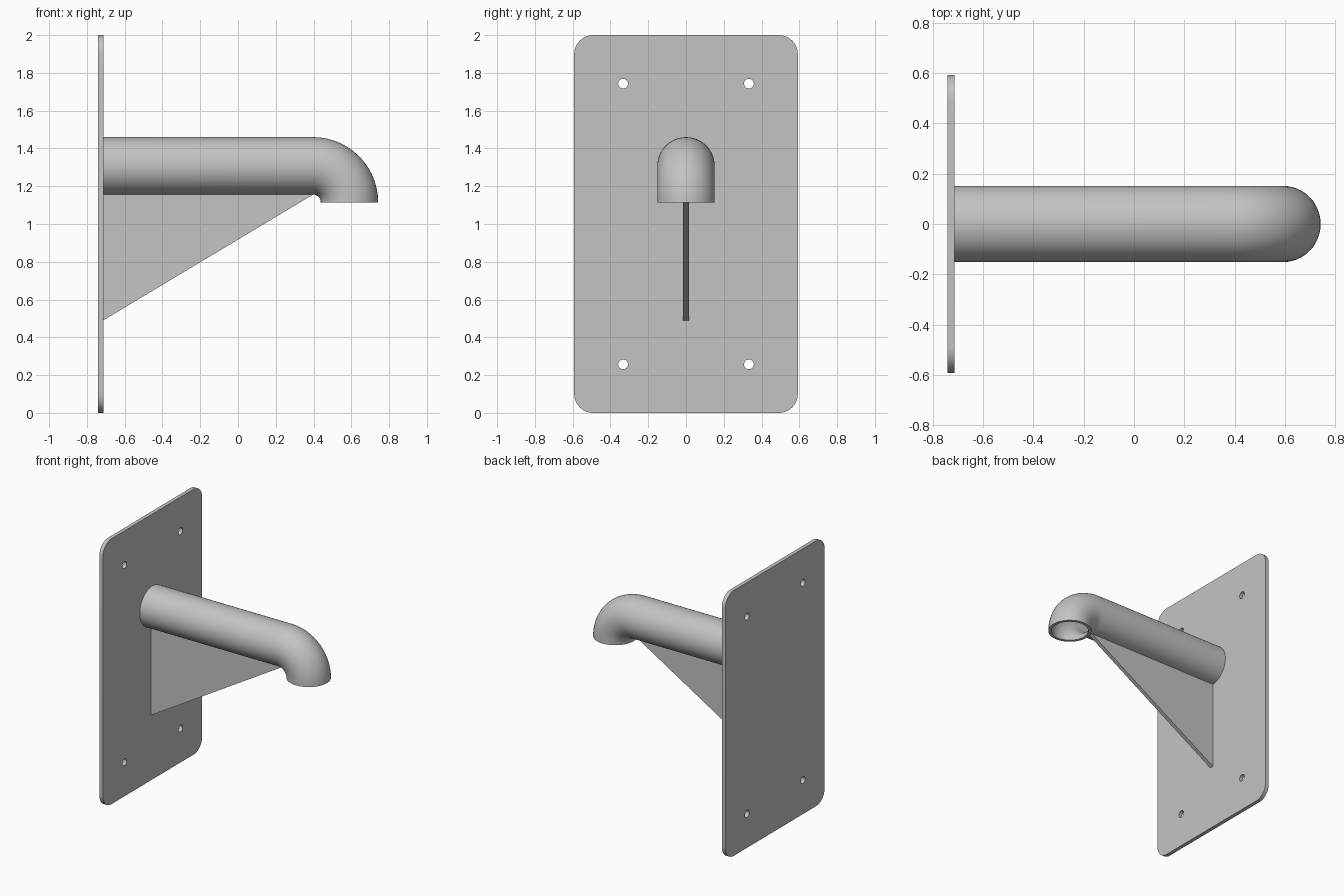
import bpy
import bmesh
from math import sin, cos, pi, radians
from mathutils import Matrix, Vector

cube = bpy.data.objects.get("Cube")
if cube:
    bpy.data.objects.remove(cube, do_unlink=True)

steel = bpy.data.materials.new("grey_steel")
steel.use_nodes = True
GREY = (0.55, 0.55, 0.55, 1)
steel.diffuse_color = GREY
steel.node_tree.nodes["Principled BSDF"].inputs["Base Color"].default_value = GREY

PLATE_BACK, PLATE_FRONT = -0.742, -0.713
HALF_WIDTH, HEIGHT = 0.592, 2.0
PIPE_Z, PIPE_R, BORE_R = 1.308, 0.152, 0.13
BEND_X, BEND_R = 0.397, 0.193


def add_object(name, bm, smooth=True):
    bmesh.ops.remove_doubles(bm, verts=bm.verts, dist=0.0001)
    bmesh.ops.recalc_face_normals(bm, faces=bm.faces)
    mesh = bpy.data.meshes.new(name)
    bm.to_mesh(mesh)
    bm.free()
    mesh.materials.append(steel)
    obj = bpy.data.objects.new(name, mesh)
    bpy.context.collection.objects.link(obj)
    if smooth:
        bpy.ops.object.select_all(action="DESELECT")
        obj.select_set(True)
        bpy.context.view_layer.objects.active = obj
        bpy.ops.object.shade_smooth_by_angle(angle=radians(30))
    return obj


def arc(cx, cy, r, start, end, steps):
    angles = [start + (end - start) * i / steps for i in range(steps + 1)]
    return [(cx + r * cos(a), cy + r * sin(a)) for a in angles]


# Wall plate: rounded outline with four bolt holes, filled and extruded
corner = 0.1
outline = []
for k, (sy, sz) in enumerate([(1, 1), (-1, 1), (-1, -1), (1, -1)]):
    outline += arc(sy * (HALF_WIDTH - corner), sz * (HEIGHT / 2 - corner),
                   corner, k * pi / 2, (k + 1) * pi / 2, 10)
loops = [outline]
for sy in (-1, 1):
    for sz in (-1, 1):
        loops.append(arc(sy * 0.333, sz * 0.743, 0.026, 0, 2 * pi, 24)[:-1])

curve = bpy.data.curves.new("plate_outline", "CURVE")
curve.dimensions = "2D"
curve.fill_mode = "BOTH"
curve.extrude = (PLATE_FRONT - PLATE_BACK) / 2
for loop in loops:
    spline = curve.splines.new("POLY")
    spline.points.add(len(loop) - 1)
    for point, (u, v) in zip(spline.points, loop):
        point.co = (u, v, 0, 1)
    spline.use_cyclic_u = True
helper = bpy.data.objects.new("plate_outline", curve)
bpy.context.collection.objects.link(helper)
bpy.context.view_layer.update()
filled = bpy.data.meshes.new_from_object(
    helper.evaluated_get(bpy.context.evaluated_depsgraph_get()))
bpy.data.objects.remove(helper, do_unlink=True)
bm = bmesh.new()
bm.from_mesh(filled)
bpy.data.meshes.remove(filled)
# Stand the plate up: local x to y, local y to z, local z to x
stand = Matrix(((0, 0, 1, (PLATE_BACK + PLATE_FRONT) / 2),
                (1, 0, 0, 0), (0, 1, 0, HEIGHT / 2), (0, 0, 0, 1)))
bm.transform(stand)
add_object("wall_plate", bm)

# Hollow pipe: straight run, then a quarter bend that opens downward
SIDES, BEND_STEPS = 48, 14
stations = [(PLATE_FRONT, PIPE_Z, 0)]
for i in range(BEND_STEPS + 1):
    a = pi / 2 * i / BEND_STEPS
    stations.append((BEND_X + BEND_R * sin(a), PIPE_Z - BEND_R * (1 - cos(a)), a))

bm = bmesh.new()


def ring(station, radius):
    x, z, tilt = station
    verts = []
    for j in range(SIDES):
        t = 2 * pi * j / SIDES
        side, up = radius * cos(t), radius * sin(t)
        verts.append(bm.verts.new((x + up * sin(tilt), side, z + up * cos(tilt))))
    return verts


rings = [ring(s, PIPE_R) for s in stations]
rings += [ring(s, BORE_R) for s in reversed(stations)]
for k, first in enumerate(rings):
    second = rings[(k + 1) % len(rings)]
    for j in range(SIDES):
        n = (j + 1) % SIDES
        bm.faces.new((first[j], first[n], second[n], second[j]))
add_object("bent_pipe", bm)

# Triangular gusset between plate and underside of pipe
bm = bmesh.new()
top = PIPE_Z - PIPE_R + 0.004
half = 0.015
profile = [(PLATE_FRONT, top), (PLATE_FRONT, 0.49), (0.405, top)]
face = bm.faces.new([bm.verts.new((x, -half, z)) for x, z in profile])
extruded = bmesh.ops.extrude_face_region(bm, geom=[face])["geom"]
bmesh.ops.translate(bm, vec=Vector((0, 2 * half, 0)),
                    verts=[g for g in extruded if isinstance(g, bmesh.types.BMVert)])
add_object("gusset", bm, smooth=False)
